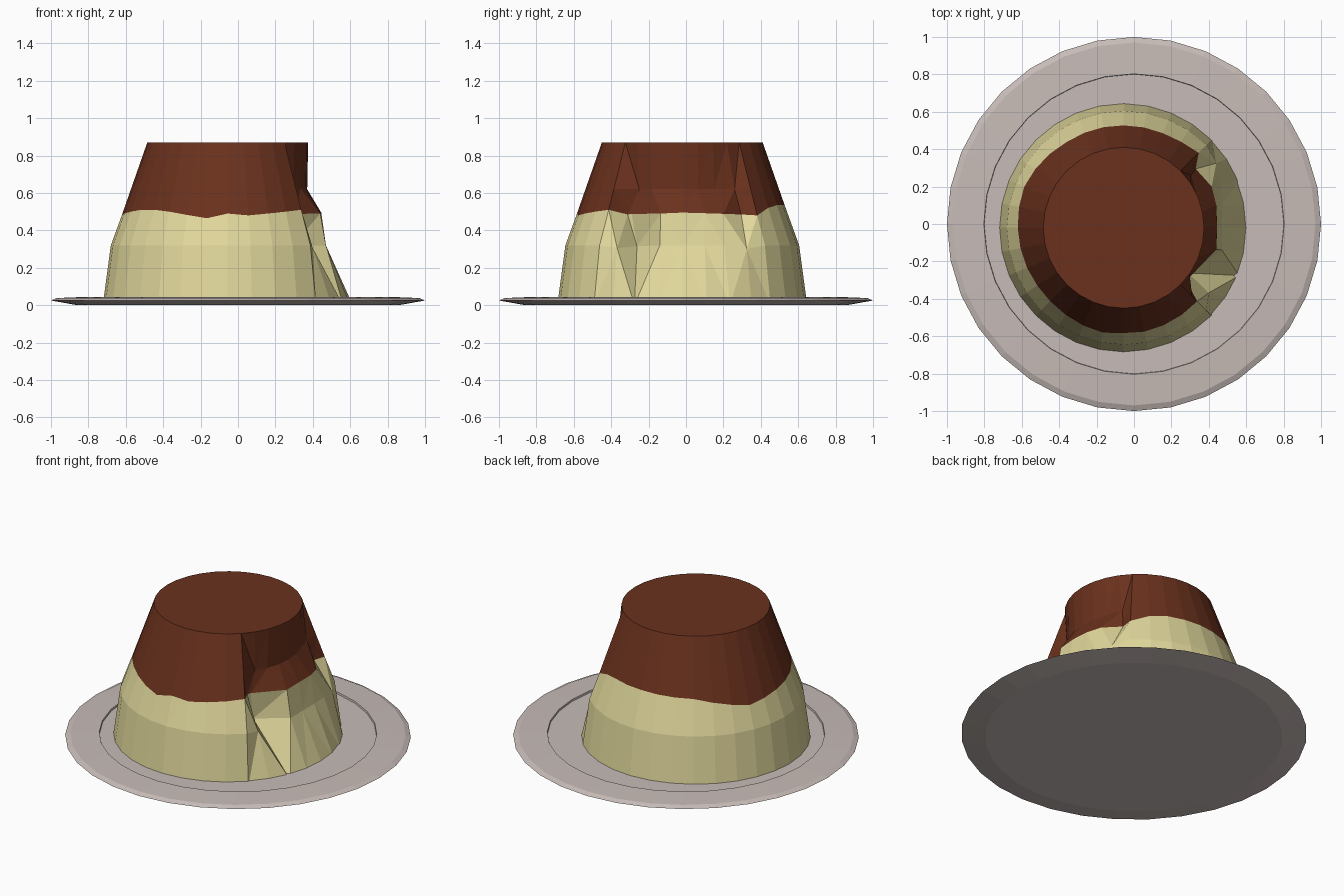
import bpy, bmesh
from math import sin, cos, tau

cube = bpy.data.objects.get("Cube")
if cube:
    bpy.data.objects.remove(cube)

SIDES = 32
CENTRE = (-0.055, -0.02)  # the pudding sits slightly off the plate's middle


def material(name, color):
    m = bpy.data.materials.new(name)
    m.use_nodes = True
    m.diffuse_color = (*color, 1)
    bsdf = next(n for n in m.node_tree.nodes if n.type == 'BSDF_PRINCIPLED')
    bsdf.inputs["Base Color"].default_value = (*color, 1)
    return m


caramel = material("caramel_brown", (0.146, 0.031, 0.0125))
custard = material("custard_cream", (0.75, 0.68, 0.33))
china = material("pale_china", (0.57, 0.50, 0.475))


def loft(name, rings, materials, row_material=lambda row: 0):
    """Skin a stack of closed rings, fold uneven quads, and cap both ends."""
    bm = bmesh.new()
    rows = [[bm.verts.new(p) for p in ring] for ring in rings]
    for r in range(len(rows) - 1):
        for k in range(SIDES):
            n = (k + 1) % SIDES
            f = bm.faces.new((rows[r][k], rows[r][n], rows[r + 1][n], rows[r + 1][k]))
            f.material_index = row_material(r)
    bmesh.ops.triangulate(bm, faces=bm.faces[:], quad_method='SHORT_EDGE')
    bm.faces.new(rows[0][::-1]).material_index = row_material(0)
    bm.faces.new(rows[-1]).material_index = row_material(len(rows) - 2)
    mesh = bpy.data.meshes.new(name)
    bm.to_mesh(mesh)
    bm.free()
    for m in materials:
        mesh.materials.append(m)
    obj = bpy.data.objects.new(name, mesh)
    bpy.context.collection.objects.link(obj)
    return obj


def point(k, radius, z, cx=0.0, cy=0.0):
    a = tau * k / SIDES
    return (cx + radius * cos(a), cy + radius * sin(a), z)


# Plate: flat foot, flared rim, shallow well
plate_profile = [(0.86, 0), (1, 0.025), (0.97, 0.038), (0.803, 0.045), (0.801, 0.034)]
loft("plate", [[point(k, r, z) for k in range(SIDES)] for r, z in plate_profile], [china])

# Wavy caramel edge: height at chosen columns, interpolated between them
wave = [(0, .495), (3, .485), (4, .48), (5, .52), (6, .535), (8, .535), (11, .525), (14, .455),
        (16, .48), (19, .51), (20.4, .51), (23, .465), (24, .49), (25, .48), (27, .5),
        (28, .51), (29, .485), (31, .49), (32, .495)]


def edge_height(k):
    for (k0, z0), (k1, z1) in zip(wave, wave[1:]):
        if k0 <= k <= k1:
            return z0 + (z1 - z0) * (k - k0) / (k1 - k0)


def cone_radius(z):
    return 0.43 + 0.35 * (0.87 - z)


# Spooned-out side: points per column, from -3 to 3
bite_low = [(.4, -.368, .305), (.29, -.262, .315), (.47, -.14, .32), (.47, -.02, .32),
            (.47, .1, .32), (.465, .205, .32), (.44, .325, .3)]
bite_edge = [(.283, -.312), (.292, -.29), (.44, -.135), (.445, -.02), (.44, .1), (.415, .2), (.33, .295)]
bite_high = [(.295, -.25), (.337, -.183), (.362, -.103), (.37, -.02), (.362, .063), (.337, .15), (.305, .26)]


def pudding_point(row, k):
    c = (k + SIDES // 2) % SIDES - SIDES // 2
    bitten = abs(c) <= 3
    if row == 0:
        return point(k, 0.668, 0.001, *CENTRE)
    if row == 1:
        return bite_low[c + 3] if bitten else point(k, 0.625, 0.32, *CENTRE)
    if row == 2:
        z = edge_height(k)
        return (*bite_edge[c + 3], z) if bitten else point(k, cone_radius(z), z, *CENTRE)
    if row == 3:
        return (*bite_high[c + 3], 0.62) if bitten else point(k, cone_radius(0.62), 0.62, *CENTRE)
    return point(k, 0.43, 0.87, *CENTRE)


loft("pudding", [[pudding_point(row, k) for k in range(SIDES)] for row in range(5)],
     [custard, caramel], lambda row: int(row >= 2))
